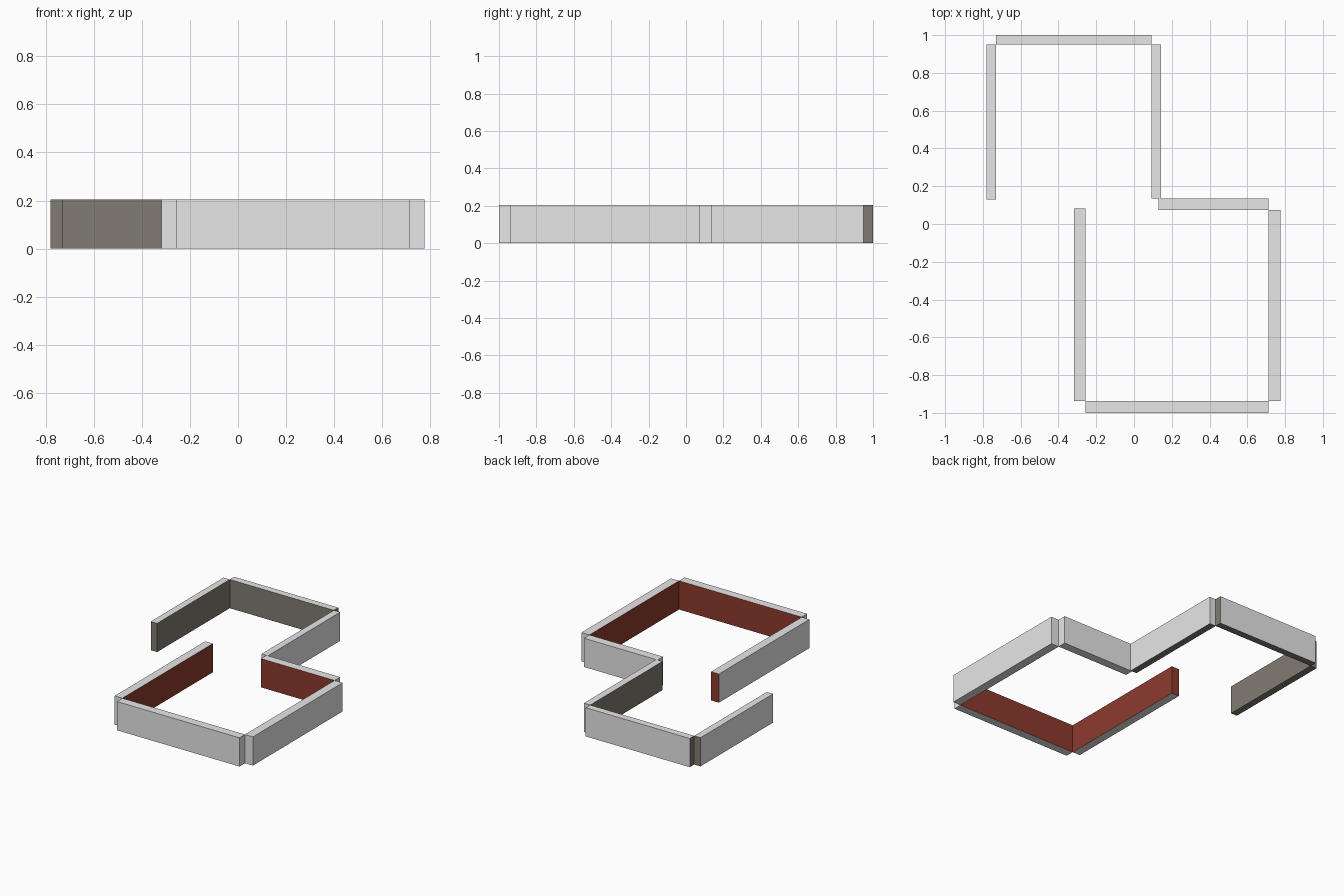
import bpy, bmesh
from mathutils import Vector

if "Cube" in bpy.data.objects:
    bpy.data.objects.remove(bpy.data.objects["Cube"])

HEIGHT = 0.205


def material(name, rgb):
    m = bpy.data.materials.new(name)
    m.diffuse_color = (*rgb, 1)
    m.use_nodes = True
    m.node_tree.nodes["Principled BSDF"].inputs["Base Color"].default_value = m.diffuse_color
    return m


grey = material("light grey", (0.80, 0.80, 0.80))
brown = material("dark taupe", (0.22, 0.20, 0.165))
red = material("brick red", (0.27, 0.042, 0.027))

DIRS = {"+x": (1, 0, 0), "-x": (-1, 0, 0), "+y": (0, 1, 0),
        "-y": (0, -1, 0), "-z": (0, 0, -1)}


def wall(name, x0, x1, y0, y1, accent, painted):
    """Grey box wall whose faces in the painted directions take the accent colour."""
    bm = bmesh.new()
    bmesh.ops.create_cube(bm, size=1)
    for v in bm.verts:
        v.co = Vector(((x0 + x1) / 2 + v.co.x * (x1 - x0),
                       (y0 + y1) / 2 + v.co.y * (y1 - y0),
                       (v.co.z + 0.5) * HEIGHT))
    bm.normal_update()
    for f in bm.faces:
        f.material_index = int(any(f.normal.dot(Vector(DIRS[d])) > 0.9 for d in painted))
    me = bpy.data.meshes.new(name)
    bm.to_mesh(me)
    bm.free()
    me.materials.append(grey)
    me.materials.append(accent)
    bpy.context.collection.objects.link(bpy.data.objects.new(name, me))


# Rear bay: taupe inside, ends and underside
wall("rear_bay_left_wall", -0.78, -0.73, 0.13, 0.95, brown, ("+x", "+y", "-y", "-z"))
wall("rear_bay_back_wall", -0.73, 0.092, 0.95, 1.0, brown, ("-y", "+x", "-x", "-z"))
wall("rear_bay_right_wall", 0.092, 0.142, 0.135, 0.95, brown, ("-x", "-z"))

# Front bay: red inside
wall("front_bay_back_wall", 0.13, 0.712, 0.073, 0.135, red, ("-y",))
wall("front_bay_right_wall", 0.712, 0.775, -0.938, 0.073, red, ("-x",))
wall("front_bay_front_wall", -0.257, 0.712, -1.0, -0.938, red, ("+y",))
wall("front_bay_left_wall", -0.318, -0.257, -0.938, 0.083, red, ("+x", "+y"))
